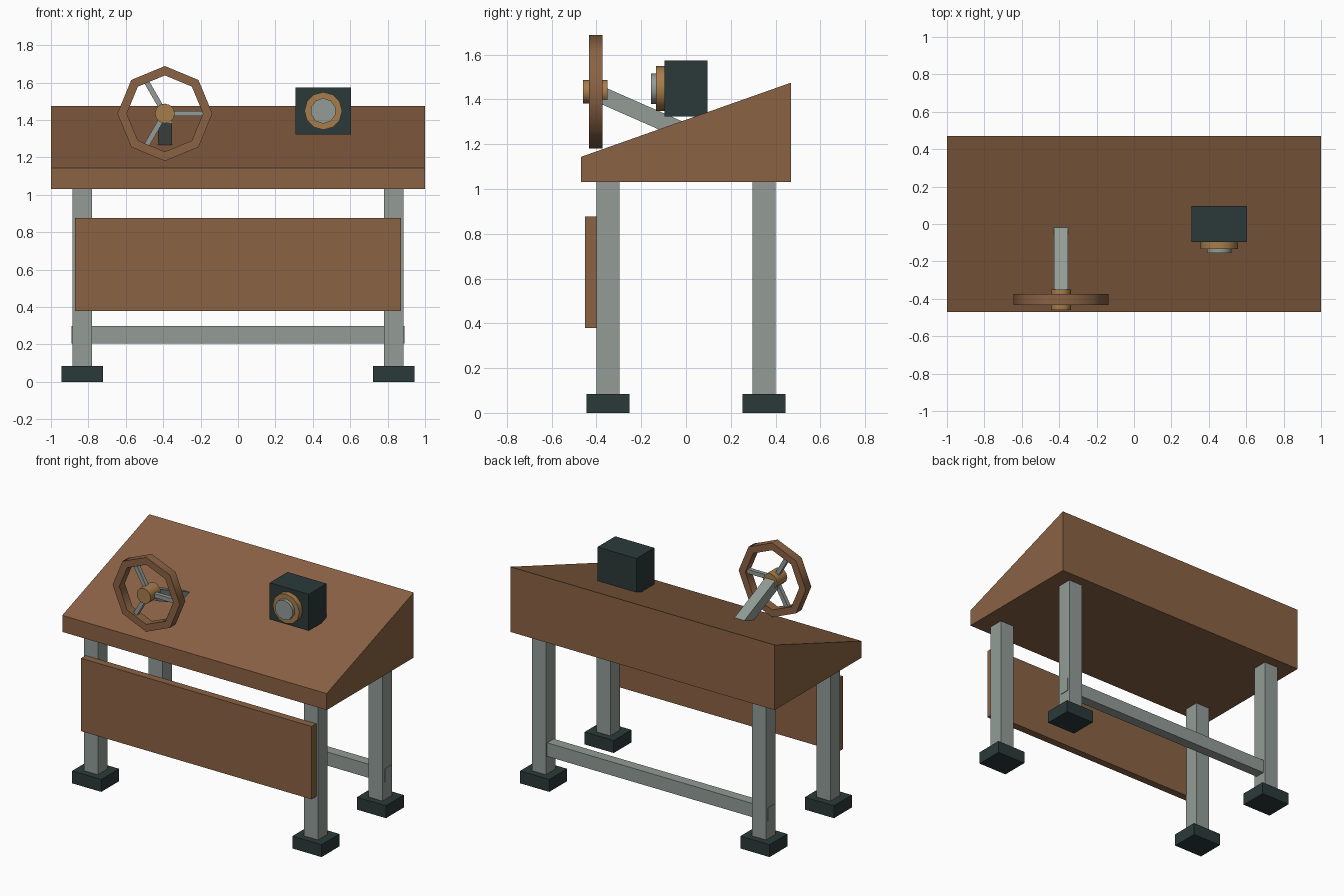
import bpy, bmesh, math
from mathutils import Vector, Matrix

if "Cube" in bpy.data.objects:
    bpy.data.objects.remove(bpy.data.objects["Cube"])


def material(name, rgb):
    m = bpy.data.materials.new(name)
    lin = [((c / 255 + 0.055) / 1.055) ** 2.4 for c in rgb]
    m.diffuse_color = (*lin, 1)
    m.use_nodes = True
    m.node_tree.nodes["Principled BSDF"].inputs["Base Color"].default_value = m.diffuse_color
    return m


WOOD = material("brown wood", (138, 98, 68))
STEEL = material("grey steel", (147, 156, 151))
DARK = material("dark slate", (43, 57, 57))
BRASS = material("brass", (167, 125, 75))


def finish(name, bm, mat, smooth=False):
    bmesh.ops.recalc_face_normals(bm, faces=bm.faces)
    me = bpy.data.meshes.new(name)
    bm.to_mesh(me)
    bm.free()
    me.materials.append(mat)
    ob = bpy.data.objects.new(name, me)
    bpy.context.collection.objects.link(ob)
    if smooth:
        bpy.ops.object.select_all(action='DESELECT')
        ob.select_set(True)
        bpy.context.view_layer.objects.active = ob
        bpy.ops.object.shade_smooth_by_angle(angle=math.radians(50))
    return ob


def box(name, mat, lo, hi, matrix=Matrix()):
    lo, hi = Vector(lo), Vector(hi)
    bm = bmesh.new()
    m = matrix @ Matrix.Translation((lo + hi) / 2) @ Matrix.Diagonal((*(hi - lo), 1))
    bmesh.ops.create_cube(bm, size=1, matrix=m)
    return finish(name, bm, mat)


def disc(name, mat, x, z, r, y0, y1, sides):
    # cylinder along y
    bm = bmesh.new()
    m = Matrix.Translation((x, (y0 + y1) / 2, z)) @ Matrix.Rotation(math.pi / 2, 4, 'X')
    bmesh.ops.create_cone(bm, cap_ends=True, segments=sides, radius1=r, radius2=r,
                          depth=y1 - y0, matrix=m)
    return finish(name, bm, mat, True)


# sloped desk body: side profile extruded across x
bm = bmesh.new()
profile = [(-0.47, 1.03), (0.47, 1.03), (0.47, 1.475), (-0.47, 1.143)]
face = bm.faces.new([bm.verts.new((-1, y, z)) for y, z in profile])
ext = bmesh.ops.extrude_face_region(bm, geom=[face])
bmesh.ops.translate(bm, vec=(2, 0, 0),
                    verts=[g for g in ext["geom"] if isinstance(g, bmesh.types.BMVert)])
finish("desk_body", bm, WOOD)

# legs and feet
for sx, side in ((-1, "left"), (1, "right")):
    for sy, end in ((-1, "front"), (1, "back")):
        x, y = sx * 0.833, sy * 0.348
        box(f"{end}_{side}_leg", STEEL, (x - 0.053, y - 0.052, 0.04), (x + 0.053, y + 0.052, 1.04))
        box(f"{end}_{side}_foot", DARK, (x - 0.11, y - 0.096, 0), (x + 0.11, y + 0.096, 0.085))

# front panel and rear crossbar
box("front_panel", WOOD, (-0.872, -0.45, 0.378), (0.872, -0.398, 0.876))
box("rear_crossbar", STEEL, (-0.89, 0.315, 0.205), (0.89, 0.385, 0.298))

# wheel rim: octagonal ring
WX, WZ = -0.391, 1.434
bm = bmesh.new()
section = [(0.254, -0.433), (0.254, -0.373), (0.204, -0.373), (0.204, -0.433)]
rings = []
for i in range(8):
    a = i * math.pi / 4
    rings.append([bm.verts.new((WX + r * math.cos(a), y, WZ + r * math.sin(a)))
                  for r, y in section])
for i in range(8):
    p, q = rings[i], rings[(i + 1) % 8]
    for j in range(4):
        k = (j + 1) % 4
        bm.faces.new((p[j], p[k], q[k], q[j]))
finish("wheel_rim", bm, WOOD, True)

# wheel hub and three spokes
disc("wheel_hub", BRASS, WX, WZ, 0.053, -0.46, -0.35, 12)
for i in range(3):
    m = Matrix.Translation((WX, -0.403, WZ)) @ Matrix.Rotation(i * math.tau / 3, 4, 'Y')
    box(f"wheel_spoke_{i + 1}", STEEL, (0.02, -0.014, -0.014), (0.21, 0.014, 0.014), m)

# slanted steering column
tilt = Matrix.Translation((WX, -0.37, 1.416)) @ Matrix.Rotation(math.radians(-23.7), 4, 'X')
box("steering_column", STEEL, (-0.0375, 0, -0.0375), (0.0375, 0.42, 0.0375), tilt)

# control box with dial
box("control_box", DARK, (0.308, -0.097, 1.323), (0.603, 0.095, 1.573))
disc("dial_ring", BRASS, 0.456, 1.448, 0.101, -0.133, -0.09, 12)
disc("dial_cap", STEEL, 0.456, 1.448, 0.068, -0.156, -0.12, 10)
